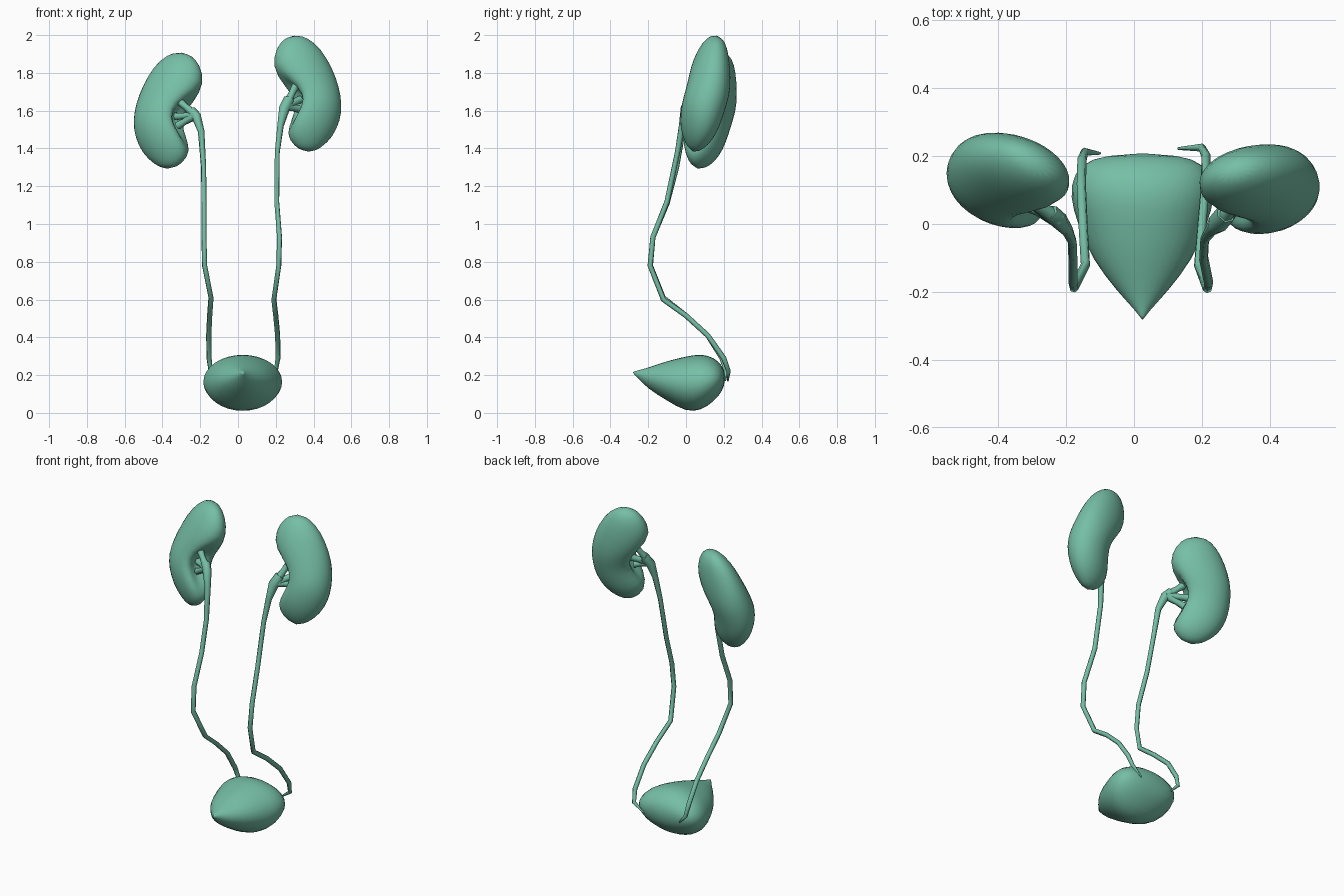
import bpy, bmesh, math
from mathutils import Vector

if "Cube" in bpy.data.objects:
    bpy.data.objects.remove(bpy.data.objects["Cube"])

N = 16


def loft(name, start, rings, end):
    """Closed smooth body through rings of points, ending in two poles."""
    bm = bmesh.new()
    a, b = bm.verts.new(start), bm.verts.new(end)
    vs = [[bm.verts.new(p) for p in r] for r in rings]
    for k in range(N):
        j = (k + 1) % N
        bm.faces.new((a, vs[0][k], vs[0][j]))
        bm.faces.new((b, vs[-1][j], vs[-1][k]))
        for r, s in zip(vs, vs[1:]):
            bm.faces.new((r[k], s[k], s[j], r[j]))
    bmesh.ops.recalc_face_normals(bm, faces=bm.faces)
    for f in bm.faces:
        f.smooth = True
    me = bpy.data.meshes.new(name)
    bm.to_mesh(me)
    bm.free()
    ob = bpy.data.objects.new(name, me)
    bpy.context.collection.objects.link(ob)
    sub = ob.modifiers.new("smooth", 'SUBSURF')
    sub.levels = sub.render_levels = 1
    ob.data.materials.append(mat)
    return ob


def tube(name, paths):
    """Thin tapered tubes; each point is x, y, z, radius."""
    cu = bpy.data.curves.new(name, 'CURVE')
    cu.dimensions = '3D'
    cu.bevel_depth = 1.0
    cu.bevel_resolution = 1
    cu.use_fill_caps = True
    for path in paths:
        sp = cu.splines.new('POLY')
        sp.points.add(len(path) - 1)
        for p, (x, y, z, r) in zip(sp.points, path):
            p.co = (x, y, z, 1)
            p.radius = r
        sp.use_smooth = True
    ob = bpy.data.objects.new(name, cu)
    bpy.context.collection.objects.link(ob)
    ob.data.materials.append(mat)
    return ob


mat = bpy.data.materials.new("organ_green")
mat.diffuse_color = (0.18, 0.52, 0.38, 1)
mat.use_nodes = True
mat.node_tree.nodes["Principled BSDF"].inputs["Base Color"].default_value = mat.diffuse_color

# Kidney sections: medial x, y, z, lateral x, y, z, half thickness
SECTIONS = [
    (.225, .14, 1.970, .375, .18, 1.98, .050),
    (.182, .11, 1.890, .445, .18, 1.92, .085),
    (.195, .08, 1.790, .505, .18, 1.81, .108),
    (.265, .07, 1.715, .535, .17, 1.71, .115),
    (.290, .05, 1.650, .548, .14, 1.62, .115),
    (.268, .03, 1.575, .540, .12, 1.54, .110),
    (.250, .02, 1.490, .505, .09, 1.46, .090),
    (.295, .025, 1.415, .445, .06, 1.405, .050),
]
PIT = {3: (.45, .75), 4: (.30, .65), 5: (.55, .8)}


def kidney(name, side, dz, twist):
    def place(p, lat=.5):
        return Vector((side * p[0], p[1] + twist * lat, p[2] + dz))
    rings = []
    for i, s in enumerate(SECTIONS):
        m, l = place(s[:3], 0), place(s[3:6], 1)
        c, u = (m + l) / 2, (m - l) / 2
        n = u.cross(Vector((0, .35, 1))).normalized() * s[6]
        ring = []
        for k in range(N):
            a = 2 * math.pi * k / N
            f = math.cos(a)
            # hollow of the hilum on the medial edge
            if i in PIT and k in (0, 1, N - 1):
                f = PIT[i][0 if k == 0 else 1]
            ring.append(c + u * f + n * math.sin(a))
        rings.append(ring)
    return loft(name, place((.295, .165, 2.003)), rings, place((.375, .035, 1.375)))


kidney("kidney_right_side", 1, 0, 0)
kidney("kidney_left_side", -1, -.09, .05)

# Bladder sections: y, z low, z high, half width
BLADDER = [(-.262, .19, .223, .014), (-.20, .125, .24, .075), (-.10, .062, .278, .155),
           (0, .002, .302, .195), (.08, .008, .317, .22), (.15, .06, .296, .208),
           (.195, .115, .25, .16)]
rings = []
for y, lo, hi, hw in BLADDER:
    ring = []
    for k in range(N):
        a = 2 * math.pi * k / N
        ring.append((.025 + hw * math.cos(a), y, (lo + hi) / 2 + (hi - lo) / 2 * math.sin(a)))
    rings.append(ring)
loft("bladder", (.025, -.288, .217), rings, (.025, .212, .19))

# Ureters, from the kidney down to the back of the bladder
R = .014
tube("ureter_right_side", [[
    (.27, .03, 1.66, .030), (.245, .0, 1.61, .030), (.225, -.02, 1.52, .018), (.208, -.045, 1.38, R),
    (.205, -.10, 1.12, R), (.22, -.175, .93, R), (.216, -.19, .78, R),
    (.19, -.12, .60, R), (.20, 0, .515, R), (.21, .115, .41, R),
    (.212, .20, .29, R), (.20, .225, .22, .012), (.13, .222, .17, .004)]])
tube("ureter_left_side", [[
    (-.245, .035, 1.60, .024), (-.22, .01, 1.57, .026), (-.195, -.02, 1.49, .018), (-.182, -.05, 1.30, R),
    (-.18, -.10, 1.11, R), (-.18, -.175, .93, R), (-.177, -.188, .78, R),
    (-.143, -.12, .61, R), (-.15, 0, .515, R), (-.155, .115, .41, R),
    (-.153, .19, .29, R), (-.145, .213, .22, .012), (-.10, .208, .17, .004)]])

# Branching funnel inside each hilum
for name, side, root, dz in (("calyces_right_side", 1, (.25, .005, 1.62), 0),
                             ("calyces_left_side", -1, (-.225, .015, 1.575), -.09)):
    tips = [(.31, .07, 1.74), (.33, .08, 1.66), (.32, .06, 1.61)]
    paths = []
    for x, y, z in tips:
        tip = Vector((side * x, y, z + dz))
        mid = Vector(root).lerp(tip, .6)
        paths.append([(*root, .026), (*mid, .018), (*tip, .022)])
    tube(name, paths)
